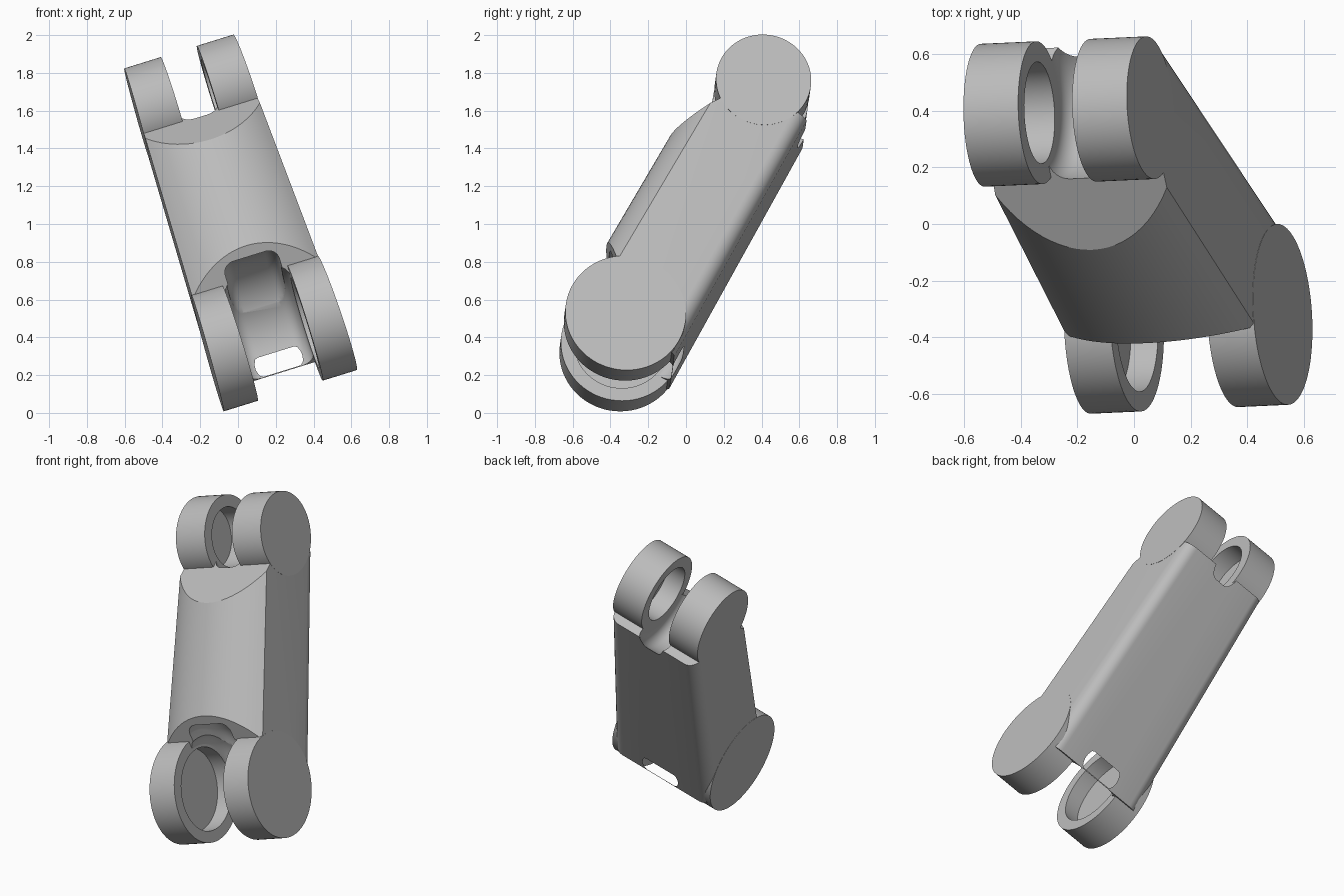
import bpy, bmesh, math
from mathutils import Matrix, Vector

cube = bpy.data.objects.get("Cube")
if cube:
    bpy.data.objects.remove(cube)

grey = bpy.data.materials.new("plain grey")
grey.use_nodes = True
grey.diffuse_color = (0.5, 0.5, 0.5, 1)
grey.node_tree.nodes["Principled BSDF"].inputs["Base Color"].default_value = (0.5, 0.5, 0.5, 1)

# Link frame: x along the hinge pins, y to the back, z along the link
low_hinge = Vector((0.182, -0.335, 0.423))
high_hinge = Vector((-0.256, 0.397, 1.667))
pin = Vector((0.954, 0.043, 0.296)).normalized()
along = high_hinge - low_hinge
along = (along - along.dot(pin) * pin).normalized()
back = along.cross(pin)
frame = Matrix((pin, back, along)).transposed().to_4x4()
frame.translation = low_hinge
LENGTH = 1.508


def half_width(z):
    return 0.36 - 0.033 * z


def finish(bm, name):
    bmesh.ops.recalc_face_normals(bm, faces=bm.faces)
    mesh = bpy.data.meshes.new(name)
    bm.to_mesh(mesh)
    bm.free()
    obj = bpy.data.objects.new(name, mesh)
    obj.matrix_world = frame
    mesh.materials.append(grey)
    bpy.context.collection.objects.link(obj)
    return obj


def disc(name, x0, x1, r, y, z, rounding=0):
    """Cylinder on a pin axis, optionally with rounded rims."""
    bm = bmesh.new()
    bmesh.ops.create_cone(bm, cap_ends=True, segments=72, radius1=r, radius2=r, depth=x1 - x0)
    if rounding:
        rims = [e for e in bm.edges if abs(e.verts[0].co.z - e.verts[1].co.z) < 1e-4]
        bmesh.ops.bevel(bm, geom=rims, offset=rounding, segments=8, profile=0.5, affect='EDGES')
    bmesh.ops.transform(bm, matrix=Matrix.Rotation(math.pi / 2, 4, 'Y'), verts=bm.verts)
    bmesh.ops.translate(bm, vec=((x0 + x1) / 2, y, z), verts=bm.verts)
    return finish(bm, name)


def lug(name, side, gap, r, z):
    """Hinge lug whose outer face follows the taper of the link."""
    ends = sorted((side * gap, side * 0.34))
    obj = disc(name, ends[0], ends[1], r, 0, z)
    for v in obj.data.vertices:
        if abs(v.co.x) > gap + 0.01:
            v.co.x = side * half_width(v.co.z)
    return obj


# Body: arched front, flat sides, rounded back corners
section = []
front_radius = 0.48
for i in range(25):
    t = math.radians(-43 + 86 * i / 24)
    section.append((math.sin(t) / math.sin(math.radians(43)), -0.31 + front_radius * (1 - math.cos(t))))
for i in range(9):
    t = math.pi / 2 * i / 8
    section.append((0.78 + 0.22 * math.cos(t), 0.23 + 0.08 * math.sin(t)))
for x, y in reversed(section[25:]):
    section.append((-x, y))

bm = bmesh.new()
rings = []
for z in (-0.06, 1.44):
    back_scale = 1.07 if z < 0 else 0.97
    w = half_width(z) * 0.997
    rings.append([bm.verts.new((x * w, y * (back_scale if y > 0 else 1), z)) for x, y in section])
n = len(section)
for i in range(n):
    j = (i + 1) % n
    bm.faces.new((rings[0][i], rings[0][j], rings[1][j], rings[1][i]))
bm.faces.new(rings[0])
bm.faces.new(rings[1])

# Sloping facets at both ends of the arched front
for point, normal in (((0, -0.15, 1.30), (0, -0.226, 0.15)), ((0, -0.2, 0.26), (0, -0.12, -0.11))):
    cut = bmesh.ops.bisect_plane(bm, geom=bm.verts[:] + bm.edges[:] + bm.faces[:],
                                 plane_co=point, plane_no=normal, clear_outer=True)
    edges = [g for g in cut["geom_cut"] if isinstance(g, bmesh.types.BMEdge)]
    bmesh.ops.contextual_create(bm, geom=edges)
body = finish(bm, "link_body")

# Hinge lugs, a wide pair below and a narrow pair above
low_lugs = [lug("lower_lug_" + s, d, 0.18, 0.32, 0) for s, d in (("left", 1), ("right", -1))]
high_lugs = [lug("upper_lug_" + s, d, 0.10, 0.2525, LENGTH) for s, d in (("left", 1), ("right", -1))]

# Cutters for the slots and the blind pin pockets
low_slot = disc("lower_slot_cutter", -0.181, 0.181, 0.336, 0, 0, 0.08)
neck = disc("neck_cutter", -0.15, 0.15, 0.34, -0.07, 0.06, 0.06)
high_slot = disc("upper_slot_cutter", -0.101, 0.101, 0.28, 0.05, LENGTH - 0.02, 0.07)
low_pocket = disc("lower_pocket_cutter", -0.28, 0.28, 0.25, 0, 0)
high_pocket = disc("upper_pocket_cutter", -0.22, 0.22, 0.18, 0, LENGTH)


def carve(obj, cutters):
    bpy.ops.object.select_all(action='DESELECT')
    bpy.context.view_layer.objects.active = obj
    obj.select_set(True)
    for c in cutters:
        mod = obj.modifiers.new("carve", 'BOOLEAN')
        mod.operation = 'DIFFERENCE'
        mod.solver = 'EXACT'
        mod.object = c
        bpy.ops.object.modifier_apply(modifier=mod.name)
    bpy.ops.object.shade_smooth_by_angle(angle=math.radians(25))


cutters = [low_slot, neck, high_slot, low_pocket, high_pocket]
carve(body, cutters)
for o in low_lugs:
    carve(o, [low_pocket])
for o in high_lugs:
    carve(o, [high_pocket])
for c in cutters:
    bpy.data.objects.remove(c)
